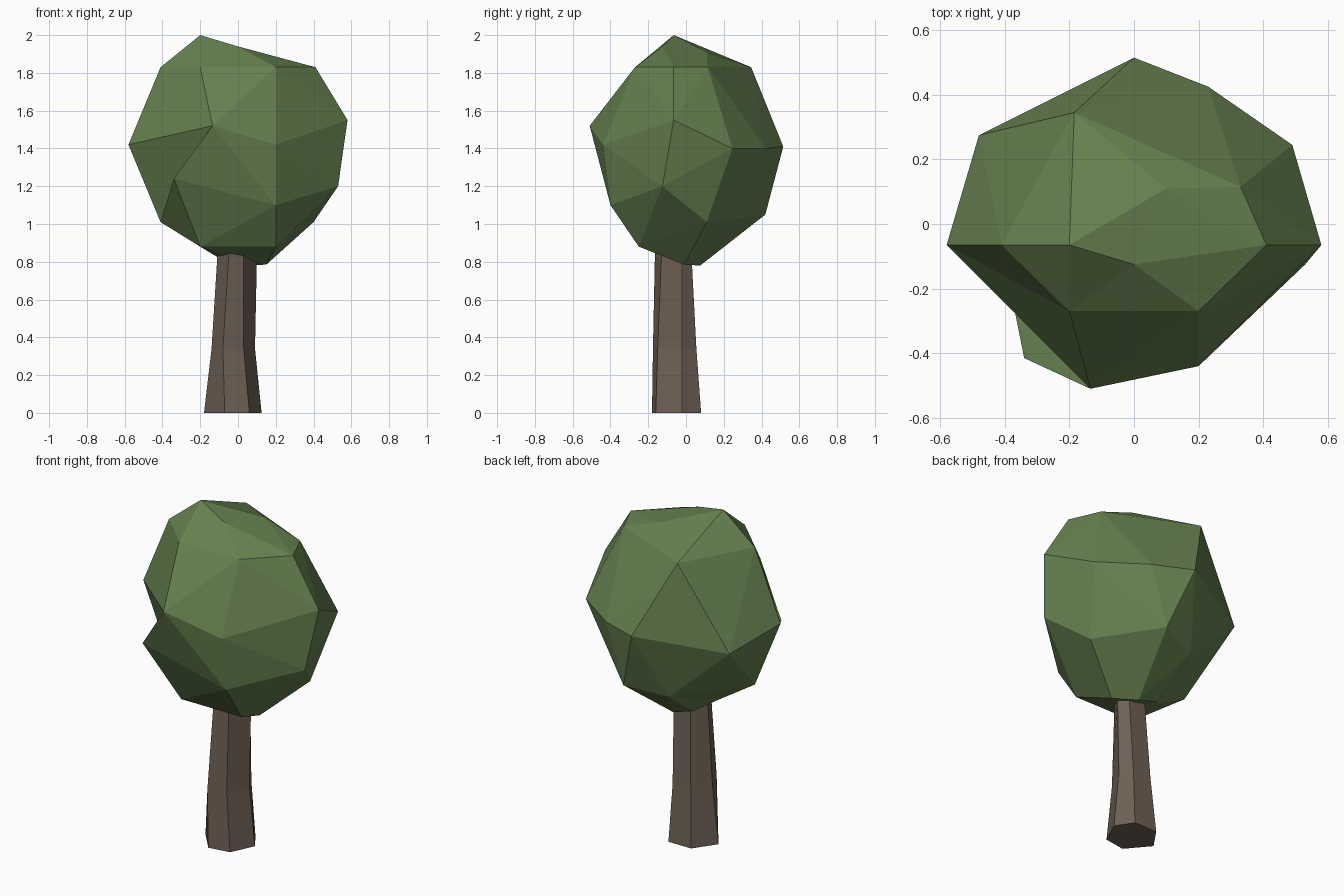
import bpy, bmesh
from mathutils import Vector


def finish(bm, name, colour):
    bmesh.ops.recalc_face_normals(bm, faces=bm.faces)
    mesh = bpy.data.meshes.new(name)
    bm.to_mesh(mesh)
    bm.free()
    mat = bpy.data.materials.new(name + "_colour")
    mat.diffuse_color = (*colour, 1)
    mesh.materials.append(mat)
    obj = bpy.data.objects.new(name, mesh)
    bpy.context.collection.objects.link(obj)
    return obj


# Trunk: irregular six-sided rings lofted upwards
rings = {
    0.00: [(.06, -.16), (.125, -.02), (.06, .08), (-.09, .08), (-.18, -.05), (-.07, -.18)],
    0.34: [(.03, -.15), (.09, -.02), (.05, .055), (-.07, .055), (-.14, -.05), (-.08, -.175)],
    0.82: [(.03, -.13), (.10, -.02), (.06, .03), (-.05, .03), (-.11, -.05), (-.05, -.165)],
    0.93: [(.03, -.13), (.09, -.02), (.06, .03), (-.05, .03), (-.10, -.05), (-.04, -.16)],
}
bm = bmesh.new()
loops = [[bm.verts.new((x, y, z)) for x, y in ring] for z, ring in rings.items()]
for lo, hi in zip(loops, loops[1:]):
    for i in range(6):
        j = (i + 1) % 6
        bm.faces.new((lo[i], lo[j], hi[j], hi[i]))
bm.faces.new(loops[0])
bm.faces.new(loops[-1])
finish(bm, "trunk", (.16, .12, .09))

# Crown: faceted lumpy ball, corners listed from top to bottom
crown = [
    (-.20, -.065, 2.0), (0, -.125, 1.94), (.10, .11, 1.91),
    (.41, -.065, 1.83), (.33, .115, 1.83), (-.185, .345, 1.83),
    (-.41, -.065, 1.83), (-.20, -.27, 1.83), (.20, -.27, 1.83),
    (.58, -.065, 1.55), (.49, .245, 1.40), (.23, .425, 1.40), (0, .515, 1.41),
    (-.48, .275, 1.34), (-.58, -.065, 1.42), (-.135, -.51, 1.52), (.20, -.44, 1.42),
    (.53, -.125, 1.20), (.40, .11, 1.01), (.12, .42, 1.05), (-.12, .335, 1.01),
    (-.41, -.065, 1.01), (-.34, -.415, 1.24), (.20, -.40, 1.10),
    (-.20, -.25, .88), (.20, -.25, .88), (-.20, -.02, .88),
    (-.10, .07, .82), (.03, .075, .78), (.15, -.01, .785),
]
# Connect the corners as if on a sphere, then move each to its own place
centre = Vector((0, 0, 1.4))
bm = bmesh.new()
verts = [bm.verts.new((Vector(p) - centre).normalized()) for p in crown]
bmesh.ops.convex_hull(bm, input=verts)
for v, p in zip(verts, crown):
    v.co = p
# Fold the lower left front inwards, above the jutting corner
fold = bm.edges.get((verts[14], verts[22]))
if fold:
    bmesh.utils.edge_rotate(fold)
finish(bm, "crown", (.13, .22, .08))
